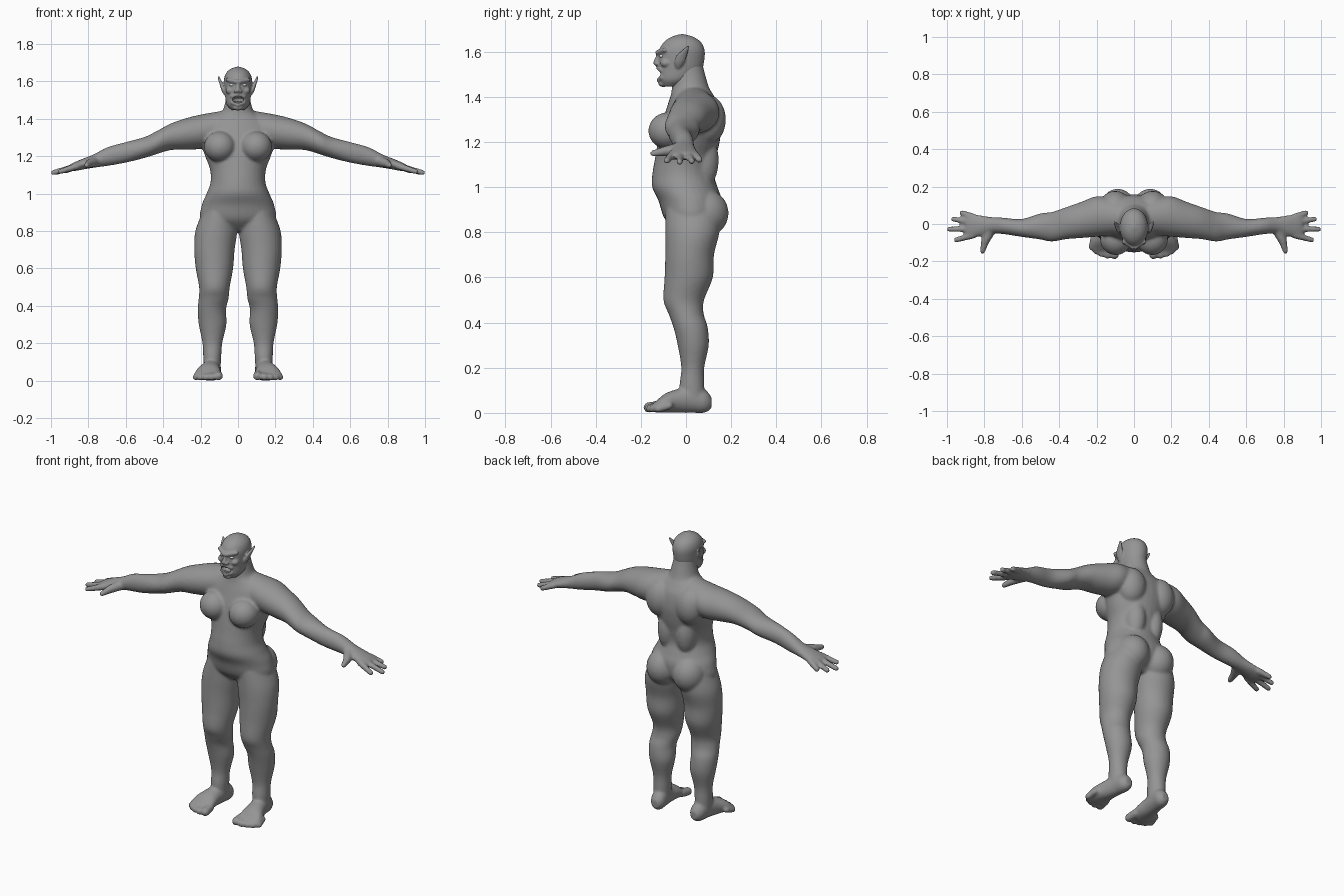
import bpy, bmesh, math
from mathutils import Vector, Matrix

default = bpy.data.objects.get("Cube")
if default:
    bpy.data.objects.remove(default, do_unlink=True)

X, Y, Z = Vector((1, 0, 0)), Vector((0, 1, 0)), Vector((0, 0, 1))


def material(name, grey):
    mat = bpy.data.materials.new(name)
    mat.use_nodes = True
    colour = (grey, grey, grey, 1)
    mat.diffuse_color = colour
    for node in mat.node_tree.nodes:
        if node.type == 'BSDF_PRINCIPLED':
            node.inputs["Base Color"].default_value = colour
    return mat


skin = material("grey skin", 0.3)
pale = material("pale eye and tooth", 0.7)


def ball(bm, centre, radii):
    matrix = Matrix.Translation(centre) @ Matrix.Diagonal((*radii, 1))
    bmesh.ops.create_uvsphere(bm, u_segments=24, v_segments=14, radius=1, matrix=matrix)


def digit(bm, start, end, r0, r1, steps=9):
    """Finger or toe: a chain of overlapping balls."""
    for i in range(steps + 1):
        t = i / steps
        r = r0 + (r1 - r0) * t
        ball(bm, Vector(start).lerp(Vector(end), t), (r, r, r))


def smooth_rows(rows, steps=5):
    """Catmull-Rom interpolation through the section rows."""
    out, last = [], len(rows) - 1
    for i in range(last):
        quad = [rows[max(i - 1, 0)], rows[i], rows[i + 1], rows[min(i + 2, last)]]
        for k in range(steps):
            t = k / steps
            out.append([b + t / 2 * (c - a + t * (2*a - 5*b + 4*c - d + t * (3*(b - c) + d - a)))
                        for a, b, c, d in zip(*quad)])
    return out + [list(rows[-1])]


def loft(bm, rows, u, v, sides=32):
    """Closed tube of elliptical sections: x, y, z, radius along u, radius along v."""
    rings = []
    for x, y, z, ru, rv in smooth_rows(rows):
        ring = []
        for i in range(sides):
            a = math.tau * i / sides
            ring.append(bm.verts.new(Vector((x, y, z)) + u * ru * math.cos(a) + v * rv * math.sin(a)))
        rings.append(ring)
    for lower, upper in zip(rings, rings[1:]):
        for i in range(sides):
            j = (i + 1) % sides
            bm.faces.new((lower[i], lower[j], upper[j], upper[i]))
    bm.faces.new(rings[0])
    bm.faces.new(rings[-1])


def mirror(bm):
    copy = bmesh.ops.duplicate(bm, geom=bm.verts[:] + bm.edges[:] + bm.faces[:])["geom"]
    for item in copy:
        if isinstance(item, bmesh.types.BMVert):
            item.co.x *= -1


def make(name, bm):
    bmesh.ops.recalc_face_normals(bm, faces=bm.faces[:])
    mesh = bpy.data.meshes.new(name)
    bm.to_mesh(mesh)
    bm.free()
    obj = bpy.data.objects.new(name, mesh)
    bpy.context.collection.objects.link(obj)
    return obj


def finish(obj, mat):
    obj.data.materials.clear()
    obj.data.materials.append(mat)
    obj.data.shade_smooth()
    obj.data.set_sharp_from_angle(angle=math.radians(50))


def fuse(obj, voxel, rounds, cutter=None):
    """Merge the overlapping parts into one soft skin."""
    mod = obj.modifiers.new("merge", 'REMESH')
    mod.mode = 'VOXEL'
    mod.voxel_size = voxel
    mod = obj.modifiers.new("soften", 'SMOOTH')
    mod.factor = 0.5
    mod.iterations = rounds
    if cutter:
        mod = obj.modifiers.new("mouth", 'BOOLEAN')
        mod.operation = 'DIFFERENCE'
        mod.object = cutter
    graph = bpy.context.evaluated_depsgraph_get()
    mesh = bpy.data.meshes.new_from_object(obj.evaluated_get(graph))
    obj.modifiers.clear()
    obj.data = mesh
    finish(obj, skin)


# Body: left limbs first, then mirrored
bm = bmesh.new()

# Leg
loft(bm, [(.1, .03, .9, .09, .12), (.116, .028, .8, .112, .12), (.126, .016, .7, .108, .108),
          (.126, .012, .6, .1, .107), (.126, -.01, .5, .082, .09), (.13, 0, .44, .08, .078),
          (.14, .02, .38, .076, .076), (.136, .032, .3, .074, .069), (.137, .03, .2, .053, .051),
          (.138, .026, .12, .048, .055), (.138, .03, .05, .045, .05)], X, Y)

# Foot and toes
loft(bm, [(.13, .113, .045, .022, .025), (.132, .085, .052, .042, .051), (.138, .03, .06, .046, .06),
          (.148, -.03, .054, .052, .054), (.158, -.09, .044, .067, .043),
          (.162, -.13, .028, .07, .027), (.163, -.145, .024, .06, .018)], X, Z)
for x, y, r in [(.104, -.165, .024), (.142, -.168, .019), (.174, -.16, .018),
                (.202, -.146, .018), (.226, -.124, .017)]:
    digit(bm, (x * .9 + .014, y + .05, .032), (x, y, r), r, r)

# Arm and palm
loft(bm, [(.04, .03, 1.365, .085, .085), (.12, .038, 1.343, .098, .093), (.2, .04, 1.33, .108, .092),
          (.28, .022, 1.318, .097, .084), (.36, .005, 1.303, .086, .071), (.44, -.015, 1.27, .079, .061),
          (.5, -.013, 1.246, .07, .056), (.6, -.021, 1.22, .048, .055), (.7, -.01, 1.197, .044, .05),
          (.77, -.006, 1.174, .044, .036), (.83, -.01, 1.157, .058, .029),
          (.88, -.01, 1.142, .065, .023), (.9, -.01, 1.138, .055, .016)], Y, Z)

# Fingers and thumb
for tip_x, tip_y, base_y in [(.95, -.085, -.06), (.987, -.028, -.026), (.965, .026, .008), (.92, .06, .038)]:
    digit(bm, (.86, base_y, 1.146), (tip_x, tip_y, 1.11 + (1 - tip_x) * .15), .019, .015)
digit(bm, (.76, -.02, 1.172), (.795, -.09, 1.16), .03, .023)
digit(bm, (.795, -.09, 1.16), (.81, -.145, 1.15), .022, .015)

# Breast, shoulder blade, back muscle and buttock
ball(bm, (.097, -.08, 1.25), (.085, .087, .082))
ball(bm, (.1, .095, 1.3), (.085, .082, .11))
ball(bm, (.06, .075, 1.12), (.06, .07, .13))
ball(bm, (.087, .085, .885), (.094, .104, .105))
mirror(bm)

# Torso and neck
loft(bm, [(0, .025, .8, .12, .06), (0, .025, .86, .2, .12), (0, .018, .94, .193, .14),
          (0, -.005, 1, .168, .145), (0, -.013, 1.06, .147, .136), (0, -.002, 1.13, .15, .135),
          (0, .012, 1.2, .176, .137), (0, .025, 1.28, .2, .133), (0, .032, 1.36, .19, .115),
          (0, .027, 1.41, .13, .094), (0, .02, 1.44, .085, .083),
          (0, .012, 1.5, .066, .073), (0, 0, 1.56, .06, .07)], X, Y)
fuse(make("body", bm), .0075, 7)

# Head: ear, eye ridge, cheek and lip corner, mirrored
bm = bmesh.new()
loft(bm, [(.066, -.035, 1.525, .01, .008), (.076, -.03, 1.55, .021, .012), (.087, -.02, 1.58, .024, .01),
          (.097, -.004, 1.605, .015, .008), (.105, .01, 1.627, .005, .005)], Y, X)
digit(bm, (.008, -.124, 1.597), (.055, -.094, 1.608), .012, .011)
ball(bm, (.042, -.088, 1.55), (.024, .026, .02))
ball(bm, (.013, -.128, 1.547), (.011, .011, .009))
digit(bm, (0, -.123, 1.53), (.032, -.108, 1.519), .01, .01)
digit(bm, (0, -.119, 1.474), (.032, -.106, 1.486), .011, .01)
mirror(bm)

# Skull, jaw, nose and chin
loft(bm, [(0, -.065, 1.447, .035, .04), (0, -.045, 1.475, .06, .076), (0, -.027, 1.52, .069, .097),
          (0, -.021, 1.57, .074, .103), (0, -.018, 1.61, .075, .1), (0, -.016, 1.643, .064, .082),
          (0, -.016, 1.665, .041, .051), (0, -.017, 1.678, .008, .01)], X, Y)
digit(bm, (0, -.12, 1.59), (0, -.132, 1.552), .009, .013)
ball(bm, (0, -.1, 1.459), (.028, .022, .015))

# Open mouth
cut = bmesh.new()
ball(cut, (0, -.125, 1.502), (.032, .045, .018))
cutter = make("mouth_cutter", cut)
cutter.hide_render = True
fuse(make("head", bm), .0045, 3, cutter)
bpy.data.objects.remove(cutter, do_unlink=True)

# Eyes
for side, name in [(1, "left_eye"), (-1, "right_eye")]:
    bm = bmesh.new()
    ball(bm, (side * .032, -.107, 1.581), (.013, .011, .008))
    finish(make(name, bm), pale)

# Teeth along both jaws
for name, z, tilt in [("upper_teeth", 1.517, -1), ("lower_teeth", 1.487, 1)]:
    bm = bmesh.new()
    for i in range(-3, 4):
        ball(bm, (i * .007, -.113 + abs(i) * .002, z + tilt * .001), (.0035, .004, .006))
    finish(make(name, bm), pale)
